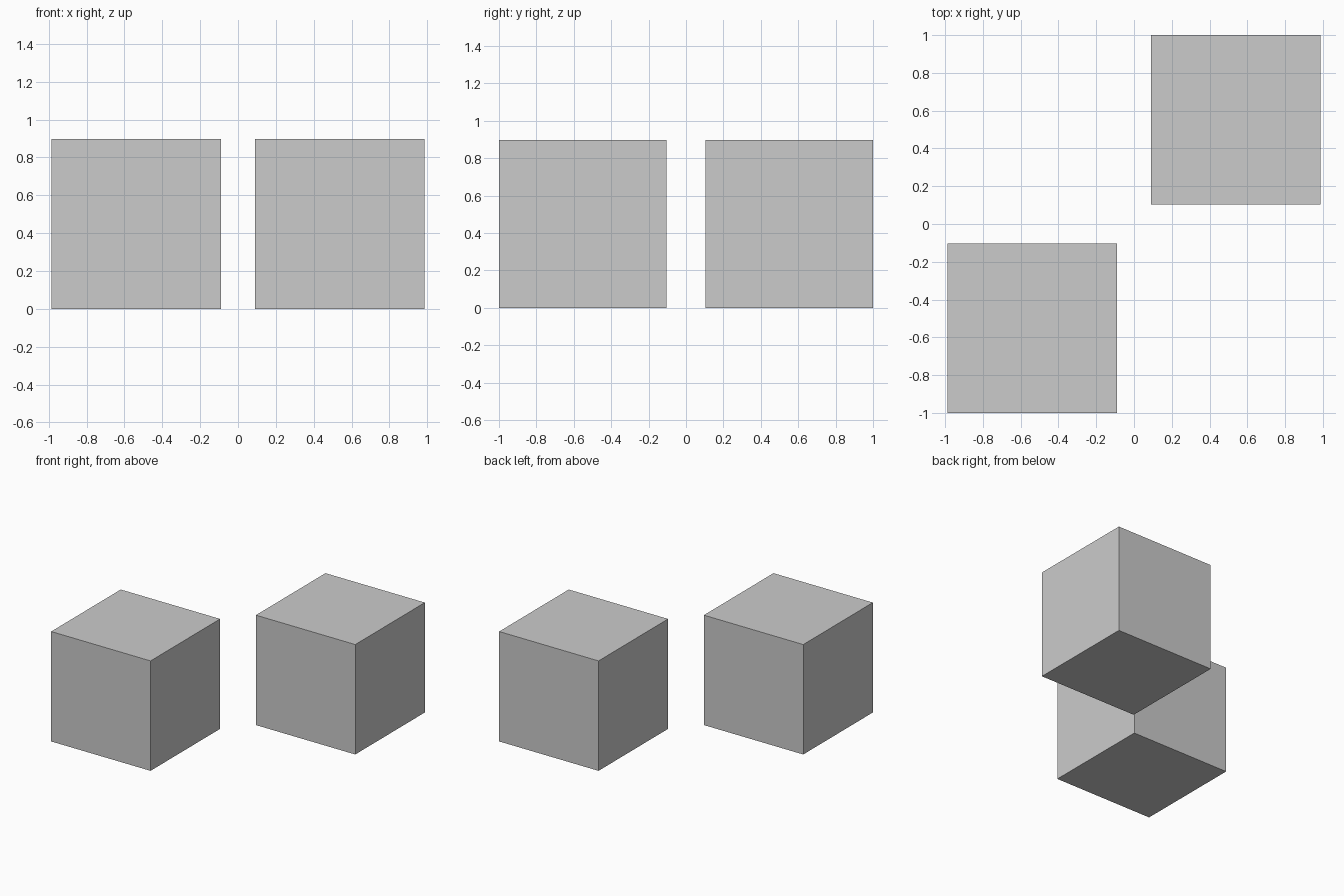
import bpy

if "Cube" in bpy.data.objects:
    bpy.data.objects.remove(bpy.data.objects["Cube"])

SIZE = 0.897


def block(name, x, y):
    bpy.ops.mesh.primitive_cube_add(size=SIZE, location=(x, y, SIZE / 2))
    bpy.context.object.name = name


# Two equal cubes placed diagonally across the origin
for name, side in (("front_left_block", -1), ("back_right_block", 1)):
    block(name, side * 0.538, side * (1 - SIZE / 2))
